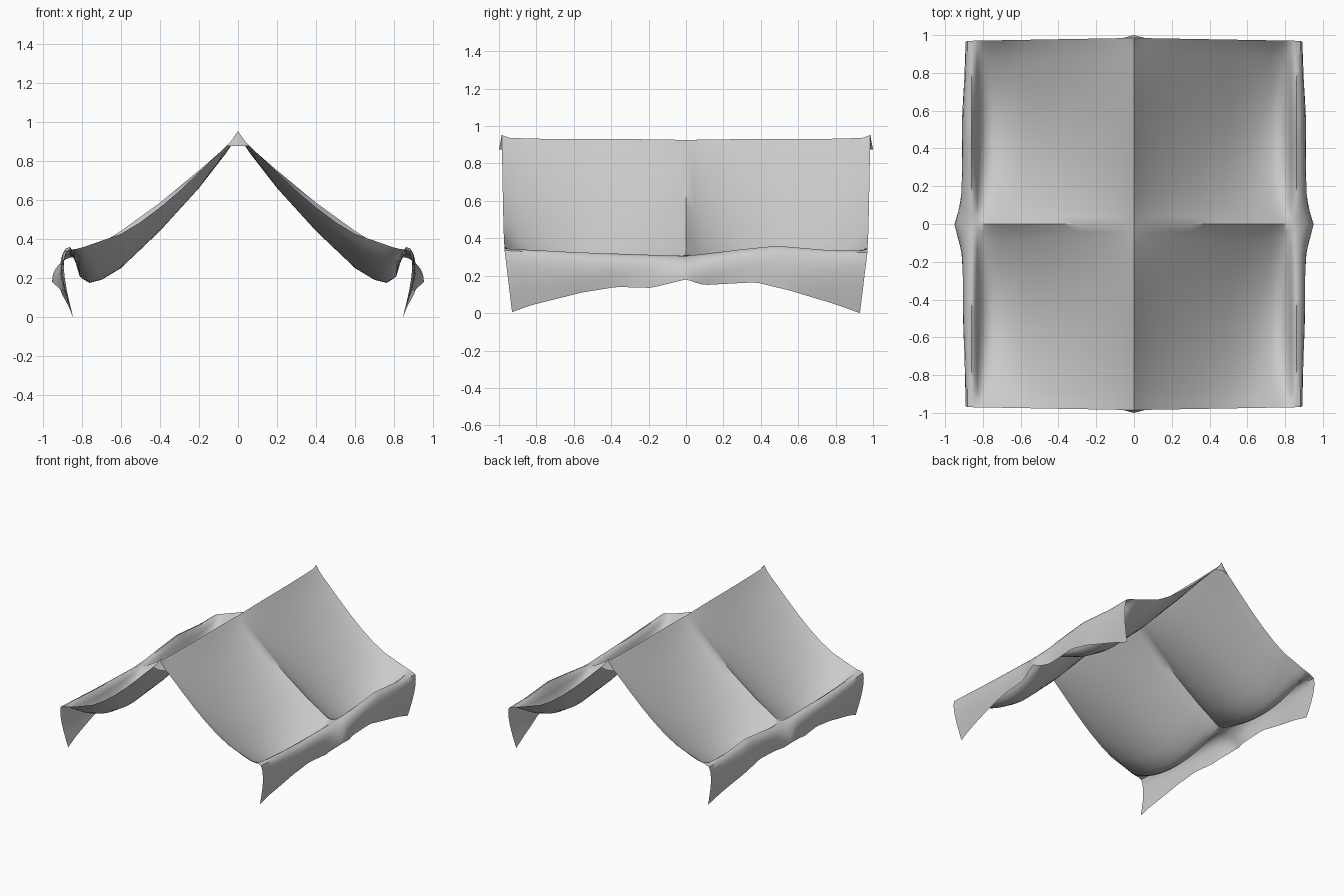
import bpy, bmesh, math

if "Cube" in bpy.data.objects:
    bpy.data.objects.remove(bpy.data.objects["Cube"])


def interp(pts, t):
    """Piecewise linear lookup in (position, value) pairs."""
    for (a, va), (b, vb) in zip(pts, pts[1:]):
        if t <= b:
            return va + (vb - va) * max(0, (t - a) / (b - a))
    return pts[-1][1]


# Roof slope profiles (x, z): over the centre seam, at the open ends, and at the deepest sag
SEAM = [(0, .925), (.2, .75), (.4, .585), (.6, .44), (.8, .315), (.86, .305)]
END = [(0, .94), (.06, .875), (.2, .74), (.3, .645), (.4, .56), (.5, .485), (.6, .425),
       (.8, .355), (.86, .345)]
SAG = [(0, .93), (.06, .84), (.2, .66), (.4, .44), (.6, .25), (.7, .19), (.76, .175),
       (.81, .205), (.84, .29), (.86, .34)]
# Values along the length (y, value)
EAVE_Z = [(-1, .345), (-.6, .325), (0, .305), (.3, .34), (.5, .36), (.8, .335), (1, .335)]
HEM_Z = [(-1, .005), (-.9, .04), (-.6, .11), (-.4, .14), (-.2, .135), (0, .18), (.1, .15),
         (.4, .165), (.6, .12), (.85, .05), (1, .0)]
HEM_X = [(-1, .845), (-.5, .89), (-.15, .905), (0, .95), (.15, .91), (.6, .90), (1, .845)]

XS = [0, .03, .06, .12, .2, .3, .4, .5, .6, .65, .7, .73, .76, .79, .81, .83, .845, .86]
DROPS = [0, .12, .25, .4, .6, .8, 1]
N = 48


def column(y):
    """One strip of cloth from ridge to hem."""
    a = abs(y)
    sag = math.sin(math.pi * a) ** .8 if 0 < a < 1 else 0
    pts = []
    for x in XS:
        s = interp(SEAM, x)
        base = s + (interp(END, x) - s) * a
        z = base + (interp(SAG, x) - base) * sag
        if x > .8:
            z += (interp(EAVE_Z, y) - z) * ((x - .8) / .06) ** 2
        pts.append((x, y * (.985 - .015 * x / .86), z))
    top, hem = interp(EAVE_Z, y) - .01, interp(HEM_Z, y)
    for u in DROPS:
        wave = .008 * math.sin(9 * y + 3 * u) * u * (1 - a)
        x = .882 + (interp(HEM_X, y) - .882) * u + .02 * math.sin(math.pi * u ** .7) + wave
        pts.append((x, y * (.97 - .04 * u), top + (hem - top) * u))
    return pts


# Half of the canopy cloth: roof slope and hanging valance
bm = bmesh.new()
rows = [[bm.verts.new(p) for p in column(-1 + 2 * j / N)] for j in range(N + 1)]
for r, s in zip(rows, rows[1:]):
    for i in range(len(r) - 1):
        bm.faces.new((r[i], r[i + 1], s[i + 1], s[i]))

# Small folded gusset under each ridge end
for row, sy in ((rows[0], -1), (rows[-1], 1)):
    row[0].co.z = .952
    tip = bm.verts.new((0, sy, .875))
    bm.faces.new((row[0], row[1], tip))
    bm.faces.new((row[1], row[2], tip))
bmesh.ops.recalc_face_normals(bm, faces=bm.faces)
if sum(f.normal.z for f in bm.faces) < 0:
    bmesh.ops.reverse_faces(bm, faces=bm.faces)

mesh = bpy.data.meshes.new("canopy_cloth")
bm.to_mesh(mesh)
bm.free()
canopy = bpy.data.objects.new("canopy_cloth", mesh)
bpy.context.collection.objects.link(canopy)

# Mirror to the other slope, shade softly
mirror = canopy.modifiers.new("mirror", 'MIRROR')
mirror.use_axis[0] = True
bpy.context.view_layer.objects.active = canopy
canopy.select_set(True)
bpy.ops.object.modifier_apply(modifier="mirror")
bpy.ops.object.shade_smooth_by_angle(angle=math.radians(50))
